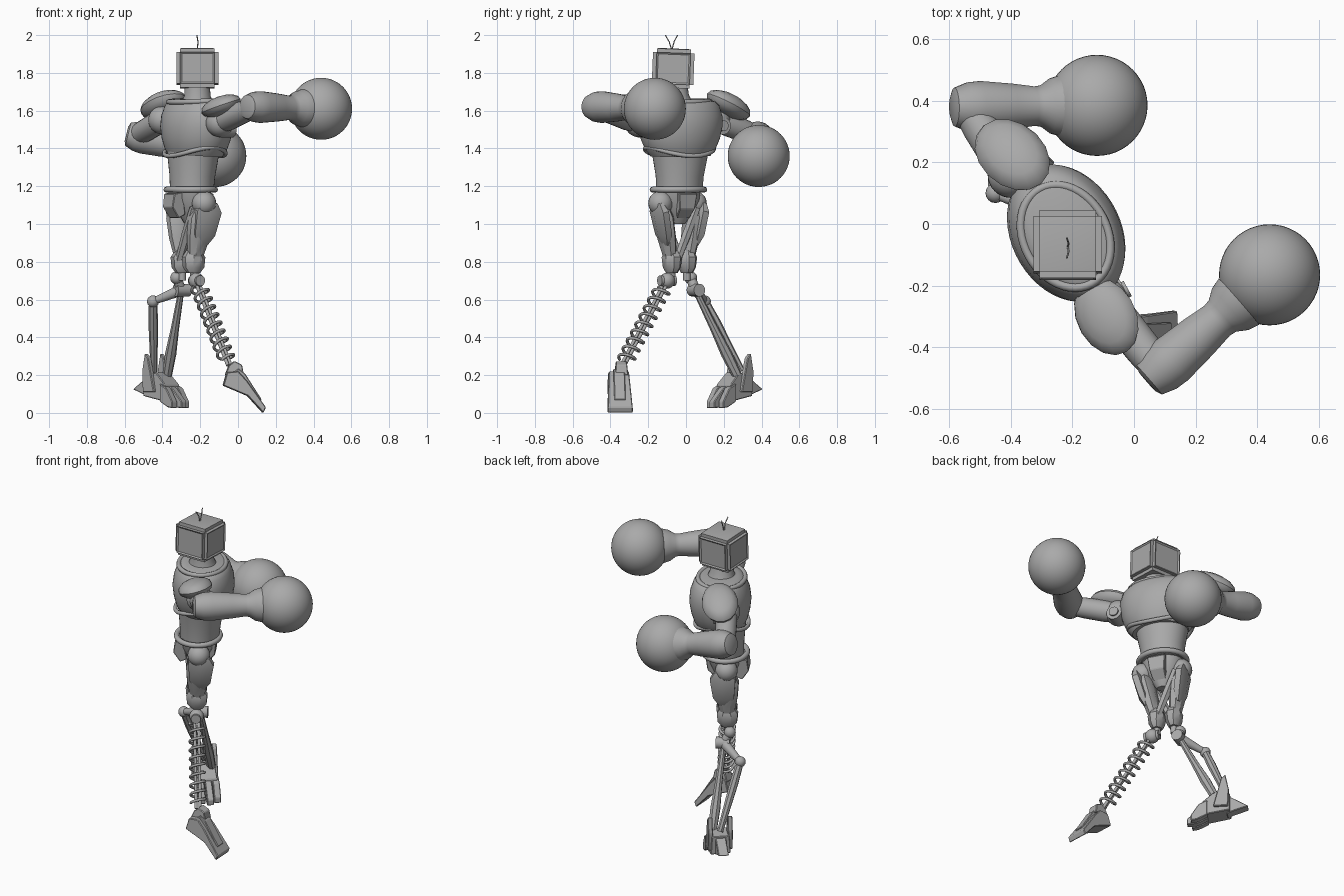
import bpy, bmesh, math
from mathutils import Vector, Matrix

if "Cube" in bpy.data.objects:
    bpy.data.objects.remove(bpy.data.objects["Cube"])

grey = bpy.data.materials.new("plain grey")
grey.use_nodes = True
grey.diffuse_color = (0.4, 0.4, 0.4, 1)
grey.node_tree.nodes["Principled BSDF"].inputs["Base Color"].default_value = (0.4, 0.4, 0.4, 1)

UP = Vector((0, 0, 1))
WIDE = Vector((0.48, -0.88, 0)).normalized()   # across the shoulders
FRONT = Vector((0.88, 0.48, 0)).normalized()   # where the chest points


def finish(name, bm, smooth=True):
    bmesh.ops.recalc_face_normals(bm, faces=bm.faces)
    mesh = bpy.data.meshes.new(name)
    bm.to_mesh(mesh)
    bm.free()
    ob = bpy.data.objects.new(name, mesh)
    bpy.context.collection.objects.link(ob)
    mesh.materials.append(grey)
    if smooth:
        bpy.ops.object.select_all(action='DESELECT')
        ob.select_set(True)
        bpy.context.view_layer.objects.active = ob
        bpy.ops.object.shade_smooth_by_angle(angle=math.radians(35))


def limb(name, a, b, profile, side=FRONT, sides=20):
    """Tube from a to b; profile rows are (t, radius along side, other radius)."""
    a, b = Vector(a), Vector(b)
    axis = (b - a).normalized()
    u = (side - axis * side.dot(axis)).normalized()
    v = axis.cross(u)
    bm = bmesh.new()
    rings = []
    for row in profile:
        t, ru, rv = row[0], row[1], row[-1]
        ring = []
        for i in range(sides):
            k = 2 * math.pi * (i + 0.5) / sides
            ring.append(bm.verts.new(a.lerp(b, t) + u * ru * math.cos(k) + v * rv * math.sin(k)))
        rings.append(ring)
    for lo, hi in zip(rings, rings[1:]):
        for i in range(sides):
            j = (i + 1) % sides
            bm.faces.new((lo[i], lo[j], hi[j], hi[i]))
    bm.faces.new(rings[0])
    bm.faces.new(rings[-1])
    finish(name, bm)


def rod(name, a, b, r, sides=12):
    limb(name, a, b, [(0, r), (1, r)], Vector((0.3, 0.9, 0.2)), sides)


def ellipsoid(name, at, scale, x_dir=(1, 0, 0), up=UP, seg=32):
    x = Vector(x_dir).normalized()
    z = Vector(up)
    z = (z - x * z.dot(x)).normalized()
    m = Matrix((x, z.cross(x), z)).transposed().to_4x4()
    bm = bmesh.new()
    bmesh.ops.create_uvsphere(bm, u_segments=seg, v_segments=seg // 2, radius=1)
    bmesh.ops.transform(bm, matrix=Matrix.Translation(at) @ m @ Matrix.Diagonal((*scale, 1)), verts=bm.verts)
    finish(name, bm)


def slab(name, at, x_dir, outline, half, taper=1.0):
    """Side outline (forward, height) pulled to both sides, upper part narrowed."""
    x = Vector(x_dir).normalized()
    y = UP.cross(x)
    top, low = max(p[1] for p in outline), min(p[1] for p in outline)
    bm = bmesh.new()
    sides = []
    for s in (-1, 1):
        sides.append([bm.verts.new(Vector(at) + x * p + UP * z + y * s * half *
                      (1 + (taper - 1) * (z - low) / (top - low))) for p, z in outline])
    n = len(outline)
    for ring in sides:
        bm.faces.new(ring)
    for i in range(n):
        j = (i + 1) % n
        bm.faces.new((sides[0][i], sides[0][j], sides[1][j], sides[1][i]))
    bmesh.ops.recalc_face_normals(bm, faces=bm.faces)
    bmesh.ops.bevel(bm, geom=bm.edges[:], offset=0.004, segments=1, affect='EDGES')
    finish(name, bm, False)


def wire(name, points, r, cyclic=False):
    cu = bpy.data.curves.new(name, 'CURVE')
    cu.dimensions = '3D'
    cu.bevel_depth = r
    cu.bevel_resolution = 2
    cu.use_fill_caps = True
    sp = cu.splines.new('POLY')
    sp.points.add(len(points) - 1)
    for p, q in zip(sp.points, points):
        p.co = (*q, 1)
    sp.use_cyclic_u = cyclic
    ob = bpy.data.objects.new(name, cu)
    bpy.context.collection.objects.link(ob)
    cu.materials.append(grey)
    bpy.ops.object.select_all(action='DESELECT')
    ob.select_set(True)
    bpy.context.view_layer.objects.active = ob
    bpy.ops.object.convert(target='MESH')
    bpy.ops.object.shade_smooth_by_angle(angle=math.radians(50))


def oval(at, w, f, dip=0.0):
    turn = [2 * math.pi * i / 48 for i in range(48)]
    return [Vector(at) + WIDE * w * math.cos(k) + FRONT * f * math.sin(k)
            - UP * dip * math.sin(k) ** 2 for k in turn]


# Torso: belly, chest shell, rims and neck
limb("belly", (-0.245, -0.035, 1.17), (-0.235, -0.03, 1.45),
     [(0, .112, .125), (.3, .118, .13), (.7, .132, .152), (1, .14, .17)], sides=40)
limb("chest", (-0.225, -0.03, 1.36), (-0.215, -0.03, 1.66),
     [(0, .135, .165), (.12, .155, .195), (.3, .17, .22), (.5, .178, .234), (.7, .172, .236),
      (.88, .152, .22), (.96, .135, .195), (1, .105, .155)], sides=48)
wire("chest_rim", oval((-0.228, -0.035, 1.405), .19, .153, .045), .012, True)
wire("belt", oval((-0.25, -0.04, 1.182), .14, .125), .016, True)
wire("collar", oval((-0.222, -0.04, 1.65), .175, .135, .005), .014, True)
limb("neck", (-0.215, -0.05, 1.63), (-0.215, -0.06, 1.75), [(0, .09), (.4, .07), (1, .065)], sides=24)

# Head: bevelled box with sunken panels on its sides
bm = bmesh.new()
bmesh.ops.create_cube(bm, size=1)
bmesh.ops.scale(bm, vec=(.222, .22, .206), verts=bm.verts)
bmesh.ops.bevel(bm, geom=bm.edges[:], offset=.02, segments=2, affect='EDGES')
panels = [f for f in bm.faces if f.calc_area() > .02 and abs(f.normal.z) < .5]
bmesh.ops.inset_individual(bm, faces=panels, thickness=.012, depth=-.006)
roof = [f for f in bm.faces if f.calc_area() > .02 and f.normal.z > .9]
bmesh.ops.inset_individual(bm, faces=roof, thickness=.02, depth=.003)
bmesh.ops.transform(bm, matrix=Matrix.Translation((-0.215, -0.068, 1.823)) @ Matrix.Rotation(-.04, 4, 'X'),
                    verts=bm.verts)
finish("head", bm)
for side, y in (("near", -0.11), ("far", -0.045)):
    wire("antenna_" + side, [(-.215, -.075, 1.92), (-.212, -.075 + (y + .075) * .4, 1.965), (-.218, y, 2)], .003)

# Arms: shoulder, upper arm, forearm with flared cuff, ball fist
arms = {
    "front": ((-0.095, -0.25, 1.535), (0.085, -0.475, 1.62), (0.44, -0.165, 1.61)),
    "rear": ((-0.40, 0.16, 1.55), (-0.54, 0.38, 1.465), (-0.12, 0.385, 1.36)),
}
for side, (sh, el, fist) in arms.items():
    sh, el, fist = Vector(sh), Vector(el), Vector(fist)
    ellipsoid(side + "_shoulder", sh, (.075, .075, .075))
    limb(side + "_upper_arm", sh, el, [(0, .052), (.25, .062), (.7, .06), (1, .052)])
    pivot = sh - UP * .03
    rod(side + "_shoulder_pivot", pivot, pivot + FRONT * .075, .047, 24)
    rod(side + "_pivot_cap", pivot + FRONT * .07, pivot + FRONT * .085, .028, 16)
    limb(side + "_forearm", el, fist,
         [(-.12, .04), (-.1, .063), (0, .08), (.1, .084), (.35, .074), (.52, .064), (.57, .068),
          (.64, .09), (.72, .1)], UP, 28)
    ellipsoid(side + "_fist", fist, (.164, .164, .164), seg=48)
ellipsoid("front_shoulder_plate", (-.09, -.30, 1.625), (.135, .1, .052), (.5, -.85, .2), (-.25, -.1, 1), 16)
ellipsoid("rear_shoulder_plate", (-.395, .225, 1.63), (.145, .105, .06), (-.66, .66, -.4), (-.1, .4, 1), 16)

# Hips
limb("pelvis", (-0.25, -0.04, 1.19), (-0.25, -0.04, 1.0),
     [(0, .105, .125), (.35, .095, .115), (.75, .06, .07), (1, .03, .035)], sides=16)
slab("rear_hip_flap", (-.25, -.04, 0), -FRONT, [(.08, 1.17), (.13, 1.16), (.14, 1.09), (.1, 1.03), (.06, 1.05)], .05, 1.2)
slab("front_hip_flap", (-.25, -.04, 0), FRONT, [(.07, 1.17), (.11, 1.16), (.1, 1.08), (.05, 1.03)], .04, 1.4)

# Thighs: angular shells with outer armour, crossed struts and knee blocks
legs = {
    "front": ((-.18, -.135, 1.12), (-.235, -.075, .77), 1),
    "rear": ((-.315, .045, 1.12), (-.295, .005, .77), -1),
}
for side, (hip, knee, s) in legs.items():
    hip, knee = Vector(hip), Vector(knee)
    ellipsoid(side + "_hip_ball", hip - UP * .01, (.065, .065, .065), seg=20)
    limb(side + "_thigh", hip, knee, [(.05, .045, .035), (.25, .075, .05), (.55, .065, .046),
                                     (.8, .045, .036), (1, .035, .03)], sides=8)
    off = WIDE * .03 * s + FRONT * .02
    limb(side + "_thigh_armour", hip + off, knee + off * .6,
         [(.02, .05, .02), (.15, .085, .035), (.5, .07, .035), (.66, .035, .015)], sides=6)
    far_knee = Vector(legs["rear" if s > 0 else "front"][1])
    limb(side + "_cross_strut", hip - FRONT * .05 * s, far_knee - FRONT * .03 * s,
         [(.1, .022), (.5, .026), (1, .02)], sides=6)
    limb(side + "_knee_block", knee + UP * .09, knee - UP * .03,
         [(0, .04, .035), (.3, .065, .052), (.75, .06, .045), (1, .035, .03)], sides=8)
    rod(side + "_knee_pin", knee, knee - UP * .07, .02)

# Spring shin
top, ankle = Vector((-.22, -.1, .70)), Vector((-.045, -.335, .25))
ellipsoid("spring_knee", top, (.042, .042, .042), seg=20)
rod("spring_knee_pivot", top - WIDE * .045, top + WIDE * .045, .028, 16)
axis = (ankle - top).normalized()
u = axis.orthogonal().normalized()
v = axis.cross(u)
coil = []
for i in range(217):
    k = 2 * math.pi * i / 24
    coil.append(top.lerp(ankle, .08 + .86 * i / 216) + (u * math.cos(k) + v * math.sin(k)) * .042)
wire("shin_spring", coil, .008)
for name, off in (("shin_rod_outer", u * .012), ("shin_rod_inner", u * -.012)):
    rod(name, top + off, ankle + off, .009)

# Foot under the spring, toes pointing down
foot = (0, -.355, 0)
slab("spring_foot", foot, (1, .05, 0), [(-.08, .145), (-.06, .215), (.0, .22), (.045, .17), (.145, .03),
                                        (.132, 0), (.05, .09)], .068, .78)
slab("spring_foot_ridge", foot, (1, .05, 0), [(-.04, .2), (0, .235), (.035, .21), (.125, .07), (.1, .06)], .03)
slab("spring_ankle", (0, -.342, 0), (1, .05, 0), [(-.07, .2), (-.05, .25), (-.02, .275), (.02, .255), (.03, .2)], .035, .8)

# Strut shin of the other leg
knee, back, heel, toe = (-.325, .025, .715), (-.45, .1, .59), (-.445, .295, .22), (-.375, .27, .2)
fore = (-.30, .05, .65)
ellipsoid("strut_knee", knee, (.034, .034, .034), seg=20)
rod("strut_knee_link", knee, fore, .026)
limb("strut_crossbar", fore, back, [(0, .03), (1, .018)], UP)
ellipsoid("strut_back_joint", back, (.032, .032, .032), seg=16)
rod("strut_fore_pivot", Vector(fore) - FRONT * .035, Vector(fore) + FRONT * .045, .034, 20)
limb("rear_strut", back, heel, [(0, .022), (.3, .026), (1, .018)], sides=8)
limb("fore_strut", fore, toe, [(0, .016), (.45, .022), (.75, .03), (1, .026)], sides=8)

# Armoured foot with split toes and a heel spur
at, way = Vector((-.42, .27, 0)), Vector((.7, -.7, 0)).normalized()
across = UP.cross(way)
slab("strut_foot", at, way, [(-.06, .09), (-.06, .2), (.03, .215), (.1, .15), (.1, .06)], .06, .85)
slab("heel_spur", at, way, [(-.165, .125), (-.1, .165), (-.04, .2), (-.04, .08), (-.09, .1)], .03)
for i in (-1, 0, 1):
    reach = .19 - .025 * abs(i)
    slab("toe_%d" % (i + 2), at + across * .045 * i, way,
         [(.07, .06), (.07, .155), (.12, .13), (reach, .06), (reach, .025), (.13, .03)], .02)
for s, name in ((-1, "inner"), (1, "outer")):
    slab(name + "_ankle_guard", at + across * .058 * s, way,
         [(-.05, .11), (-.055, .22), (-.035, .315), (-.01, .29), (.01, .21), (.035, .11)], .014)
